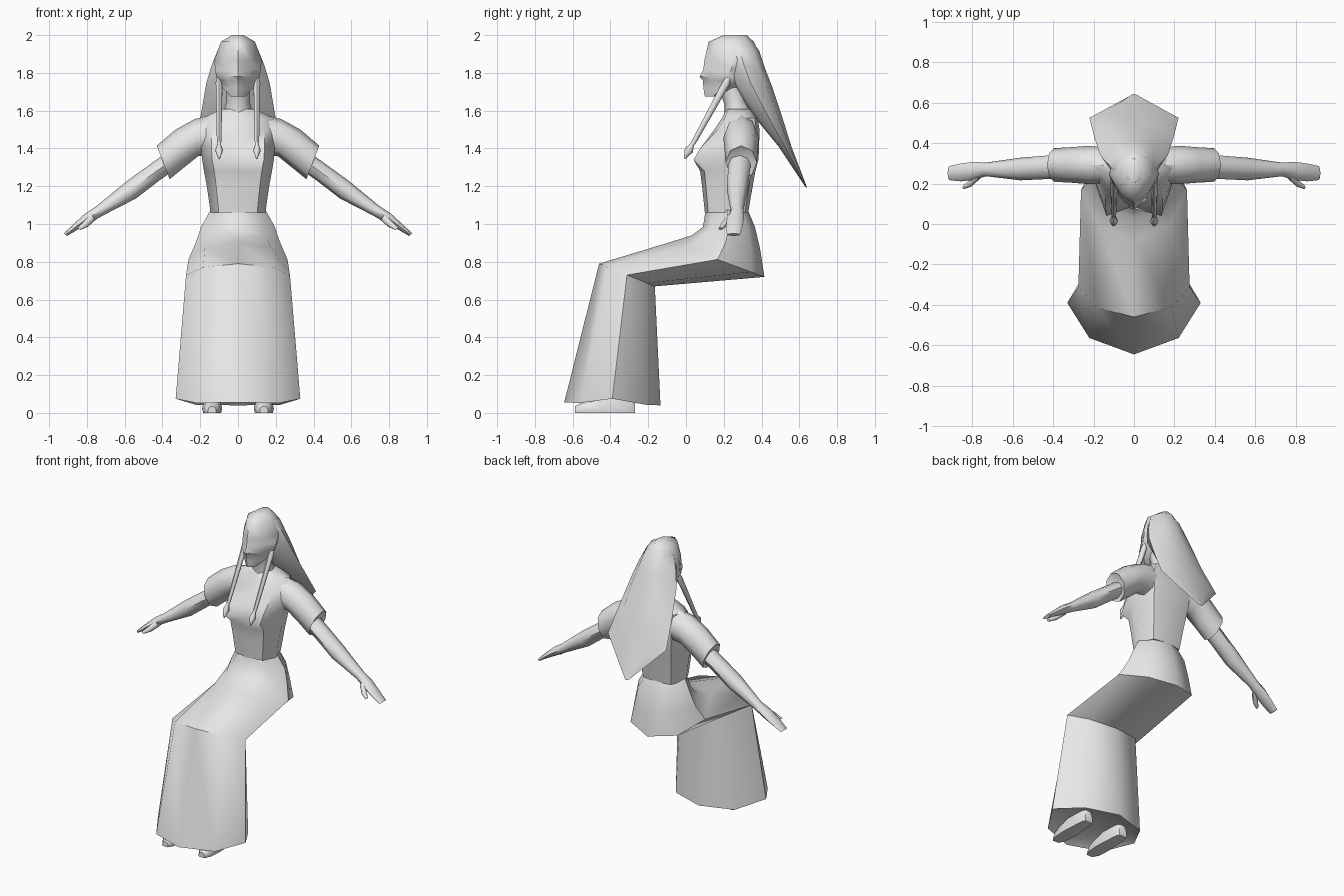
import bpy, bmesh, math
from mathutils import Vector

grey = bpy.data.materials.new("light grey")
grey.diffuse_color = (0.8, 0.8, 0.8, 1)

# Half cross-sections: (sideways, front-to-back) from front centre to back centre
ROUND = [(0, 1), (.7, .7), (1, 0), (.7, -.7), (0, -1)]
GOWN = [(0, 1), (.67, .68), (1, 0), (.67, -.72), (0, -1)]
CHEST = [(0, 1), (.7, .85), (1, .1), (.72, -.8), (0, -.95)]
BUST = [(0, .72), (.72, 1), (1, .1), (.72, -.8), (0, -.95)]
FACE = [(0, 1), (.52, .68), (1, 0), (.7, -.7), (0, -1)]


def ring(p, q, w, shape=ROUND):
    """Eight points spanning p (front) to q (back) with sideways vector w."""
    p, q, w = Vector(p), Vector(q), Vector(w)
    full = shape + [(-s, c) for s, c in shape[-2:0:-1]]
    return [(p + q) / 2 + (p - q) / 2 * c + w * s for s, c in full]


def yz_ring(yf, zf, yb, zb, w, shape=ROUND, x=0):
    return ring((x, yf, zf), (x, yb, zb), (w, 0, 0), shape)


def loft(name, rings, side=1, angle=50):
    """Skin the rings, cap both ends, optionally mirror to the other side."""
    bm = bmesh.new()
    rows = [[bm.verts.new((v.x * side, v.y, v.z)) for v in r] for r in rings]
    n = len(rows[0])
    for a, b in zip(rows, rows[1:]):
        for i in range(n):
            j = (i + 1) % n
            bm.faces.new((a[i], a[j], b[j], b[i]))
    bm.faces.new(rows[0])
    bm.faces.new(rows[-1])
    bmesh.ops.recalc_face_normals(bm, faces=bm.faces)
    me = bpy.data.meshes.new(name)
    bm.to_mesh(me)
    bm.free()
    me.materials.append(grey)
    ob = bpy.data.objects.new(name, me)
    bpy.context.collection.objects.link(ob)
    me.shade_smooth()
    me.set_sharp_from_angle(angle=math.radians(angle))
    return ob


# Long skirt, bent at hips and knees, with a recessed underside
skirt = [yz_ring(*r, GOWN) for r in [
    (.105, 1.08, .325, 1.08, .142),
    (.09, .985, .365, .985, .195),
    (.03, .94, .392, .87, .222),
    (-.08, .905, .415, .72, .262),
    (-.46, .79, -.165, .67, .275),
    (-.645, .055, -.135, .04, .33),
    (-.60, .085, -.17, .075, .29)]]
for v in skirt[5][2], skirt[5][6]:
    v.z = .075
loft("skirt", skirt)

# Bodice with bust and shoulders
loft("bodice", [yz_ring(yf, z, yb, z, w, s) for z, yf, yb, w, s in [
    (1.06, .10, .335, .145, CHEST),
    (1.2, .085, .36, .165, CHEST),
    (1.28, .075, .375, .18, CHEST),
    (1.34, .04, .392, .19, BUST),
    (1.40, .075, .395, .195, BUST),
    (1.50, .15, .395, .20, CHEST),
    (1.56, .19, .385, .19, CHEST),
    (1.61, .215, .345, .085, CHEST)]])

# Neck
loft("neck", [yz_ring(.205, 1.56, .345, 1.60, .08),
              yz_ring(.205, 1.63, .315, 1.66, .062),
              yz_ring(.18, 1.70, .31, 1.74, .065)])

# Head with pointed face, nose and chin
loft("head", [yz_ring(yf, z, yb, z, w, FACE) for z, yf, yb, w in [
    (2.0, .20, .32, .03),
    (1.965, .12, .36, .09),
    (1.87, .098, .40, .125),
    (1.82, .092, .39, .122),
    (1.78, .072, .37, .115),
    (1.76, .09, .36, .105),
    (1.72, .092, .29, .08),
    (1.675, .10, .19, .038)]])

# Long hair sweeping back to a point
loft("hair", [yz_ring(*r, GOWN) for r in [
    (.20, 2.0, .325, 1.998, .035),
    (.165, 1.955, .386, 1.92, .10),
    (.195, 1.86, .42, 1.82, .14),
    (.23, 1.76, .455, 1.73, .168),
    (.36, 1.57, .505, 1.58, .197),
    (.49, 1.41, .56, 1.405, .22),
    (.63, 1.2, .642, 1.19, .015)]])

for side, label in ((1, "right"), (-1, "left")):
    def limb(name, rows):
        # rows: upper x, z; lower x, z; centre y; half depth
        loft(name + "_" + label,
             [ring((a, y, b), (c, y, d), (0, h, 0)) for a, b, c, d, y, h in rows], side)

    # Flared short sleeve
    limb("sleeve", [(.12, 1.585, .14, 1.36, .29, .085),
                    (.23, 1.555, .21, 1.36, .292, .095),
                    (.33, 1.50, .285, 1.30, .292, .088),
                    (.43, 1.415, .362, 1.237, .292, .083),
                    (.41, 1.395, .365, 1.26, .29, .06)])
    # Bare arm and hand
    limb("arm", [(.37, 1.385, .33, 1.29, .285, .06),
                 (.46, 1.32, .41, 1.235, .28, .058),
                 (.585, 1.23, .54, 1.135, .272, .056),
                 (.745, 1.098, .715, 1.045, .27, .034),
                 (.81, 1.055, .785, 1.005, .262, .045),
                 (.87, 1.00, .845, .972, .255, .044),
                 (.922, .95, .905, .937, .252, .035)])
    limb("thumb", [(.78, 1.055, .755, 1.02, .24, .02),
                   (.815, 1.015, .795, .985, .205, .02),
                   (.848, .982, .835, .968, .182, .01)])
    # Thin side braid with a tassel
    loft("braid_" + label, [
        yz_ring(y - r, z + r * .5, y + r, z - r * .5, r, x=.10) for y, z, r in [
            (.228, 1.785, .008), (.215, 1.75, .018), (.13, 1.595, .015),
            (.045, 1.44, .012), (.032, 1.42, .010), (.015, 1.39, .021),
            (-.008, 1.345, .004)]], side)
    # Foot, flat on the floor
    loft("foot_" + label, [
        ring((.137, y, top), (.137, y, 0), (w, 0, 0),
             [(0, 1), (.75, .7), (1, -.4), (.9, -1), (0, -1)])
        for y, top, w in [(-.588, .035, .022), (-.55, .055, .045), (-.46, .08, .053),
                          (-.36, .12, .046), (-.29, .12, .042), (-.27, .09, .03)]], side)
